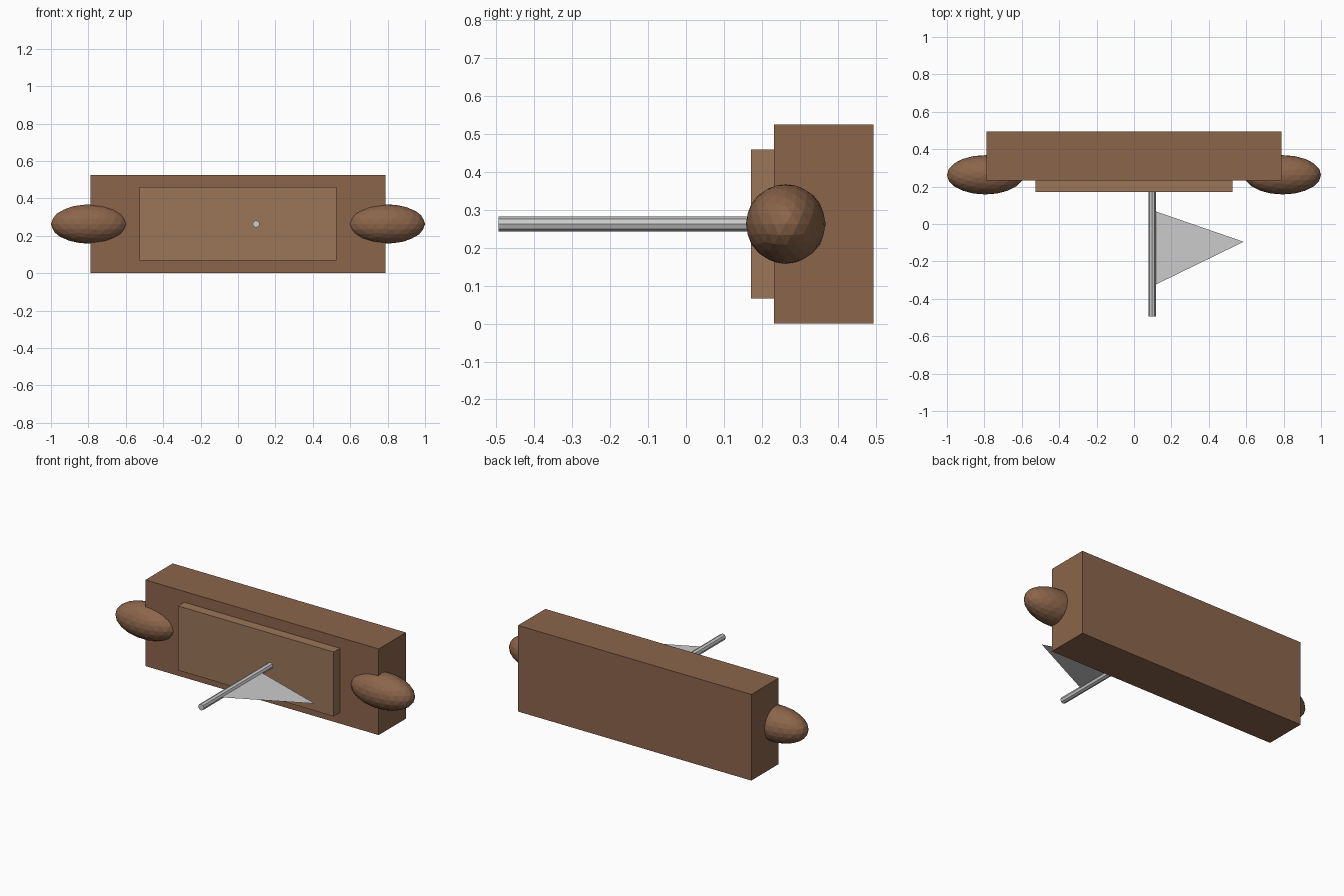
import bpy
import math

if "Cube" in bpy.data.objects:
    bpy.data.objects.remove(bpy.data.objects["Cube"])


def material(name, color):
    m = bpy.data.materials.new(name)
    m.diffuse_color = color
    m.use_nodes = True
    m.node_tree.nodes["Principled BSDF"].inputs["Base Color"].default_value = m.diffuse_color
    return m


def box(name, lo, hi, mat):
    bpy.ops.mesh.primitive_cube_add(size=1, location=[(a + b) / 2 for a, b in zip(lo, hi)])
    o = bpy.context.object
    o.name = name
    o.scale = [b - a for a, b in zip(lo, hi)]
    o.data.materials.append(mat)
    return o


brown = material("brown", (0.26, 0.13, 0.07, 1))
light_brown = material("light_brown", (0.33, 0.18, 0.10, 1))
MID_Z = 0.263

# Thick block and raised front panel
box("body", (-0.788, 0.232, 0), (0.788, 0.495, 0.526), brown)
box("front_panel", (-0.526, 0.172, 0.067), (0.526, 0.25, 0.46), light_brown)

# Faceted egg shapes at both ends
for side, name in ((-1, "left_lobe"), (1, "right_lobe")):
    bpy.ops.mesh.primitive_ico_sphere_add(subdivisions=3, radius=1,
                                          location=(side * 0.795, 0.263, MID_Z))
    lobe = bpy.context.object
    lobe.name = name
    lobe.scale = (0.205, 0.105, 0.105)
    lobe.data.materials.append(brown)

# Thin pole standing out from the panel
bpy.ops.mesh.primitive_cylinder_add(vertices=8, radius=0.0195, depth=0.675,
                                    location=(0.097, -0.1575, MID_Z),
                                    rotation=(math.pi / 2, 0, 0))
bpy.context.object.name = "pole"

# Flat triangular pennant, a single sheet
mesh = bpy.data.meshes.new("pennant")
mesh.from_pydata([(0.10, 0.073, MID_Z), (0.10, -0.332, MID_Z), (0.586, -0.095, MID_Z)],
                 [], [(0, 1, 2)])
bpy.context.collection.objects.link(bpy.data.objects.new("pennant", mesh))
